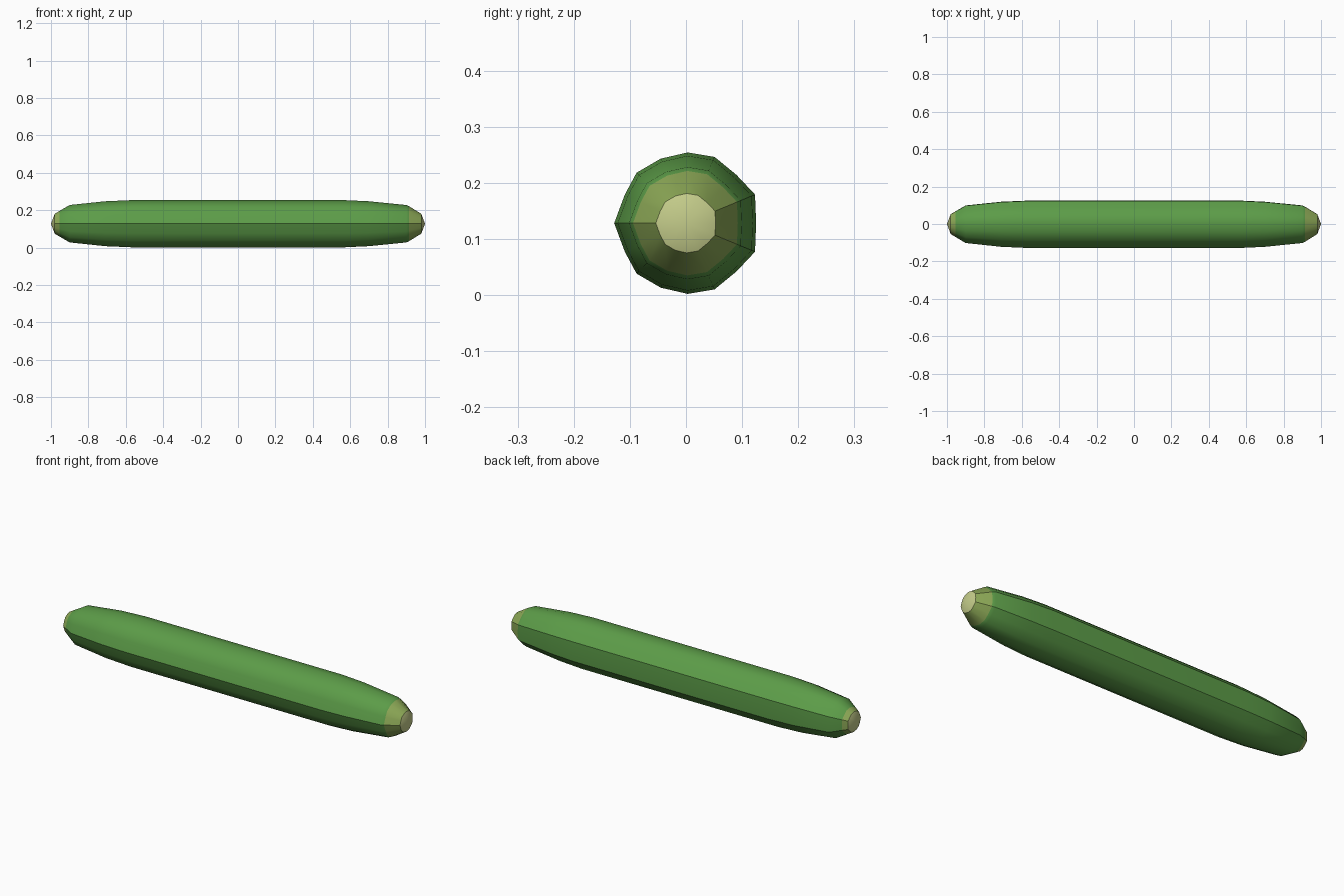
import bpy, bmesh

if "Cube" in bpy.data.objects:
    bpy.data.objects.remove(bpy.data.objects["Cube"])

def mat(name, srgb):
    m = bpy.data.materials.new(name)
    m.diffuse_color = [((c / 255 + 0.055) / 1.055) ** 2.4 for c in srgb] + [1]
    m.use_nodes = True
    m.node_tree.nodes["Principled BSDF"].inputs["Base Color"].default_value = m.diffuse_color
    return m

# Irregular cross-section: upper half (y, z about the axis), mirrored below
half = [(-.128, 0), (-.109, .051), (-.088, .09), (-.045, .115), (.003, .126),
        (.051, .118), (.09, .086), (.123, .051), (.125, 0)]
section = half + [(y, -z) for y, z in half[-2:0:-1]]
R, ZC = .126, .128

# Stations along the body: (x, radius)
profile = [(-.98, .053), (-.955, .068), (-.9, .1), (-.71, .12), (-.57, R),
           (.57, R), (.7, .12), (.9, .1), (.915, .093), (.98, .053)]

bm = bmesh.new()
rings = [[bm.verts.new((x, y * r / R, z * r / R + ZC)) for y, z in section]
         for x, r in profile]
n = len(section)
for i in range(len(rings) - 1):
    a, b = rings[i], rings[i + 1]
    for j in range(n):
        k = (j + 1) % n
        f = bm.faces.new((a[j], a[k], b[k], b[j]))
        f.material_index = 1 if i in (0, len(rings) - 2) else 0
# Slightly domed cut ends
for ring, x in ((rings[0], -1), (rings[-1], 1)):
    tip = bm.verts.new((x, 0, ZC))
    for j in range(n):
        bm.faces.new((ring[j], ring[(j + 1) % n], tip)).material_index = 2
bmesh.ops.recalc_face_normals(bm, faces=bm.faces)

me = bpy.data.meshes.new("vegetable_body")
bm.to_mesh(me)
bm.free()
for m in (mat("skin green", (92, 156, 72)), mat("pale olive green", (140, 168, 86)),
          mat("cut end cream", (196, 204, 138))):
    me.materials.append(m)
ob = bpy.data.objects.new("vegetable_body", me)
bpy.context.collection.objects.link(ob)
bpy.context.view_layer.objects.active = ob
ob.select_set(True)
bpy.ops.object.shade_smooth_by_angle(angle=0.56)
